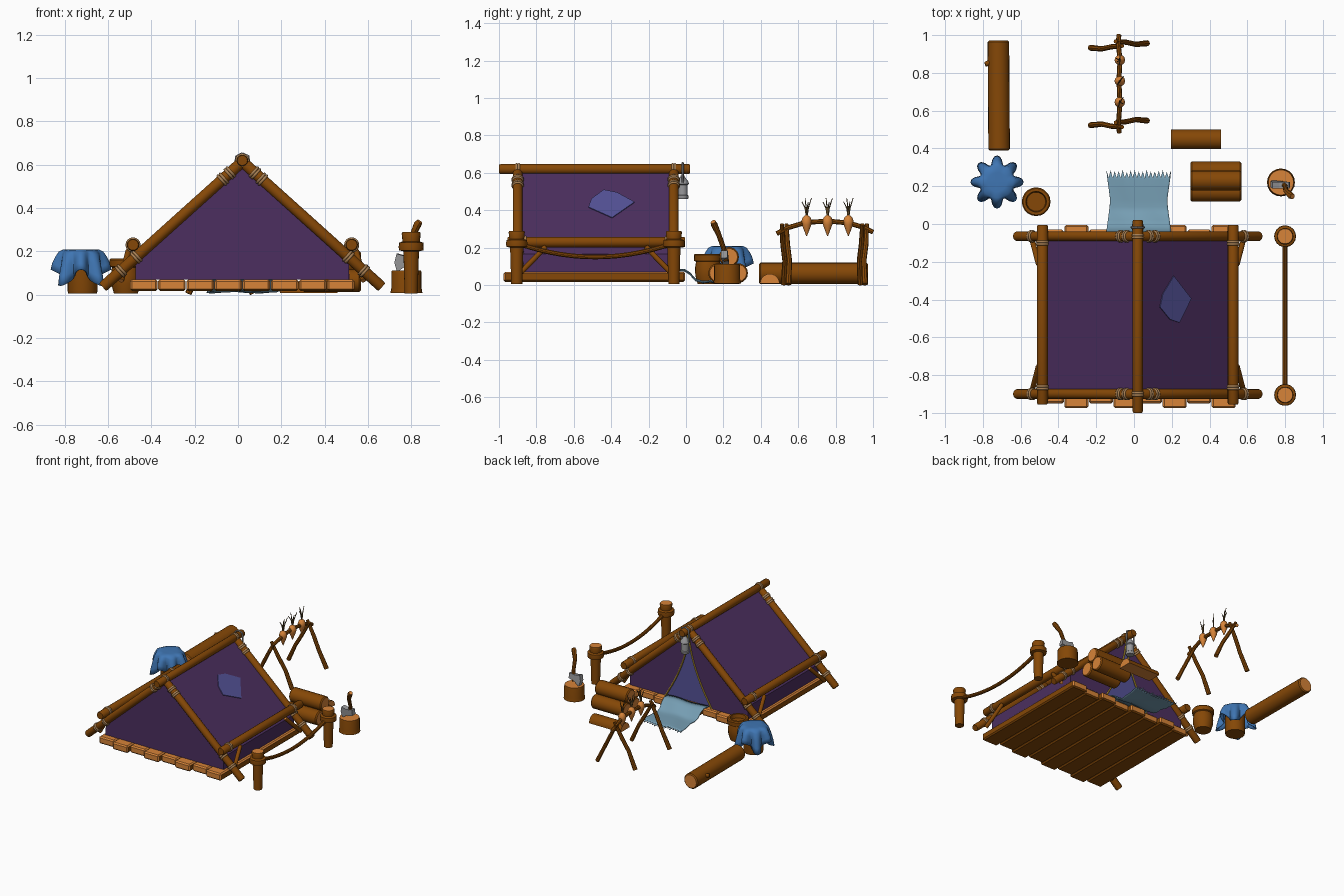
import bpy, bmesh, math, random
from mathutils import Vector

if "Cube" in bpy.data.objects:
    bpy.data.objects.remove(bpy.data.objects["Cube"])

random.seed(3)

def material(name, rgb):
    m = bpy.data.materials.new(name)
    m.diffuse_color = (*rgb, 1)
    m.use_nodes = True
    m.node_tree.nodes["Principled BSDF"].inputs["Base Color"].default_value = m.diffuse_color
    return m

WOOD = material("brown bark", (0.235, 0.064, 0.002))
CUT = material("orange cut wood", (0.68, 0.23, 0.04))
TENT = material("purple canvas", (0.072, 0.028, 0.115))
PATCH = material("violet canvas", (0.09, 0.085, 0.31))
ROPE = material("tan rope", (0.4, 0.22, 0.09))
MAT = material("pale blue mat", (0.18, 0.34, 0.45))
CLOTH = material("blue cloth", (0.05, 0.18, 0.45))
METAL = material("grey metal", (0.32, 0.32, 0.33))
GOLD = material("gold trim", (0.62, 0.4, 0.04))
LEAF = material("dry stalk", (0.1, 0.06, 0.02))
CX, YF, YB = 0.02, -0.9, -0.065          # tent axis, front and back frames

def mesh(name, verts, faces, mats, idx=None, thick=0, smooth=35):
    """Mesh object; smooth is the sharp-edge angle, 0 for flat faces."""
    me = bpy.data.meshes.new(name)
    me.from_pydata([tuple(v) for v in verts], [], faces)
    for m in mats:
        me.materials.append(m)
    if idx:
        me.polygons.foreach_set("material_index", idx)
    bm = bmesh.new()
    bm.from_mesh(me)
    bmesh.ops.recalc_face_normals(bm, faces=bm.faces)
    bm.to_mesh(me)
    bm.free()
    if smooth:
        me.polygons.foreach_set("use_smooth", [True] * len(me.polygons))
        me.set_sharp_from_angle(angle=math.radians(smooth))
    ob = bpy.data.objects.new(name, me)
    bpy.context.collection.objects.link(ob)
    if thick:
        s = ob.modifiers.new("thickness", 'SOLIDIFY')
        s.thickness, s.offset = thick, 0
    return ob

def tube(name, pts, r, mat=WOOD, cap=CUT, n=14):
    """Round pole along a path; r is one radius or one per point."""
    pts = [Vector(p) for p in pts]
    rs = r if isinstance(r, (list, tuple)) else [r] * len(pts)
    d = pts[-1] - pts[0]
    ref = Vector((0, 0, 1)) if abs(d.z) < 0.8 * d.length else Vector((1, 0, 0))
    vs, fs = [], []
    for i, p in enumerate(pts):
        t = (pts[min(i + 1, len(pts) - 1)] - pts[max(i - 1, 0)]).normalized()
        u = t.cross(ref).normalized()
        w = t.cross(u)
        for k in range(n):
            a = math.tau * k / n
            vs.append(p + (u * math.cos(a) + w * math.sin(a)) * rs[i])
        if i:
            fs += [((i-1)*n + k, (i-1)*n + (k+1) % n, i*n + (k+1) % n, i*n + k) for k in range(n)]
    idx = [0] * len(fs) + [1, 1]
    fs += [tuple(range(n)), tuple(range(len(vs) - n, len(vs)))]
    return mesh(name, vs, fs, [mat, cap], idx)

def pole(name, a, b, r, **kw):
    """Straight pole with rounded-over ends."""
    a, b = Vector(a), Vector(b)
    e = (b - a).normalized() * 0.008
    return tube(name, [a, a + e, b - e, b], [r * .86, r, r, r * .86], **kw)

def lathe(name, c, prof, mats, n=20):
    """Turned part; the last material goes on the top cap."""
    vs = [(c[0] + r * math.cos(math.tau*k/n), c[1] + r * math.sin(math.tau*k/n), c[2] + z)
          for r, z in prof for k in range(n)]
    fs = [((i-1)*n + k, (i-1)*n + (k+1) % n, i*n + (k+1) % n, i*n + k) for i in range(1, len(prof)) for k in range(n)]
    idx = [0] * (len(fs) + 1) + [len(mats) - 1]
    fs += [tuple(range(n)), tuple(range(len(vs) - n, len(vs)))]
    return mesh(name, vs, fs, mats, idx)

def wrap(name, c, d, r, turns=3):
    """Rope lashing: a few rings round a pole."""
    d = Vector(d).normalized()
    for i in range(turns):
        p = Vector(c) + d * (i - (turns - 1) / 2) * 0.013
        bpy.ops.mesh.primitive_torus_add(major_segments=16, minor_segments=6, major_radius=r,
            minor_radius=0.007, location=p, rotation=d.to_track_quat('Z', 'Y').to_euler())
        o = bpy.context.object
        o.name = name
        o.data.materials.append(ROPE)
        o.data.polygons.foreach_set("use_smooth", [True] * len(o.data.polygons))

# Plank floor
for i in range(8):
    y0, y1 = (-0.975, -0.005) if i % 2 else (-0.95, -0.03)
    bm = bmesh.new()
    bmesh.ops.create_cube(bm, size=1)
    for v in bm.verts:
        v.co = ((-0.435 + 0.13*i) + v.co.x * 0.127, (y0+y1)/2 + v.co.y * (y1-y0), 0.044 + v.co.z * 0.054)
    bmesh.ops.bevel(bm, geom=bm.edges[:], offset=0.009, segments=1, affect='EDGES')
    bm.normal_update()
    for f in bm.faces:
        f.material_index = 1 if f.normal.z < -0.5 or abs(f.normal.x) > 0.9 else 0
    me = bpy.data.meshes.new("floor_plank")
    bm.to_mesh(me)
    me.materials.append(CUT)
    me.materials.append(WOOD)
    bpy.context.collection.objects.link(bpy.data.objects.new("floor_plank", me))

# Pole frame with lashings
pole("ridge_pole", (CX, -1.0, 0.62), (CX, 0.022, 0.62), 0.027, cap=WOOD)
for s in (-1, 1):
    pole("side_pole", (CX + s*0.505, -0.955, 0.23), (CX + s*0.505, -0.005, 0.23), 0.029, cap=WOOD)
    for y, q in ((YF, 1), (YB, -1)):
        d = Vector((s * 0.645, 0, -0.58))
        top = Vector((CX, y, 0.615))
        pole("frame_pole", top + d*0.02, top + d, 0.026, cap=WOOD)
        for t in (0.09, 0.14, 0.76, 0.87):
            wrap("frame_lashing", top + d*t, d, 0.026, 2)
        wrap("side_lashing", (CX + s*0.505, y + q*0.035, 0.23), (0, 1, 0), 0.028, 2)
        pole("corner_brace", (CX + s*0.525, y + q*0.15, 0.205), (CX + s*0.56, y + q*0.015, 0.065), 0.014)
for y in (YF, YB):
    wrap("ridge_lashing", (CX, y, 0.62), (0, 1, 0), 0.026, 2)

# Canvas: roof slopes, low walls and closed front
prof = [(-0.49, 0.07), (-0.49, 0.165), (0, 0.605), (0.49, 0.165), (0.49, 0.07)]
vs = [(CX + x, y, z) for y in (YF, YB) for x, z in prof]
mesh("tent_canvas", vs, [(i, i+1, i+6, i+5) for i in range(4)] + [(0, 1, 2, 3, 4)], [TENT], thick=0.008, smooth=0)

# Sewn patch on the right slope
mesh("patch", [(x, y, 0.605 - (x - CX) * 0.898 + 0.009) for x, y in
     ((0.137, -0.44), (0.152, -0.37), (0.21, -0.275), (0.303, -0.395), (0.24, -0.522), (0.19, -0.505))],
     [tuple(range(6))], [PATCH], thick=0.005, smooth=0)

# Doorway panels with gold edging, and the curtain behind
def door(z):
    return 0.004 + 0.19 * ((0.58 - z) / 0.51) ** 1.7
zs = [0.07, 0.1, 0.165] + [0.165 + 0.415 * i / 10 for i in range(1, 11)]
for s in (-1, 1):
    vs = []
    for z in zs:
        vs += [(CX + s*door(z), YB, z), (CX + s*min(0.49, (0.605 - z)/0.898), YB, z)]
    mesh("door_panel", vs, [(2*i, 2*i+1, 2*i+3, 2*i+2) for i in range(len(zs)-1)], [TENT], thick=0.008, smooth=0)
    tube("door_trim", [(CX + s*door(z), YB + 0.006, z) for z in zs], 0.006, GOLD, GOLD, 6)
mesh("door_curtain", [(CX - 0.23, YB - 0.02, 0.07), (CX + 0.23, YB - 0.02, 0.07), (CX, YB - 0.02, 0.585)],
     [(0, 1, 2)], [PATCH], thick=0.006, smooth=0)

# Fringed mat draping off the floor
rows = [(-0.06, 0.08), (-0.01, 0.08), (0.02, 0.062), (0.05, 0.028), (0.09, 0.016), (0.13, 0.02), (0.19, 0.013), (0.24, 0.018), (0.268, 0.014)]
C = 33
vs = []
for j, (y, z) in enumerate(rows):
    for i in range(C):
        u = i / (C - 1) - 0.5
        yy = y + (random.uniform(0.005, 0.022) if i % 2 == 0 else -0.024) * (j == len(rows) - 1)
        vs.append((0.025 + u * (0.30 + 0.04 * abs(y - 0.12) / 0.15), yy, z + 0.004 * math.sin(9*u + 14*y)))
mesh("fringed_mat", vs, [(j*C+i, j*C+i+1, j*C+C+i+1, j*C+C+i) for j in range(len(rows)-1) for i in range(C-1)], [MAT], thick=0.006)

# Lantern hung from the ridge end
lathe("lantern", (CX, -0.018, 0), [(0.028, 0.46), (0.031, 0.465), (0.031, 0.478), (0.027, 0.482), (0.027, 0.535),
      (0.034, 0.54), (0.03, 0.555), (0.014, 0.575), (0.01, 0.585)], [METAL], 12)
for s in (-1, 1):
    tube("lantern_handle", [(CX + s*0.028, -0.018, 0.545), (CX + s*0.033, -0.018, 0.6), (CX + s*0.028, -0.018, 0.64), (CX, -0.018, 0.653)],
         0.006, METAL, METAL, 6)

# Rope-rail posts and sagging rail
for y in (-0.905, -0.065):
    lathe("rail_post", (0.8, y, 0), [(0.03, 0.005), (0.036, 0.2), (0.056, 0.205), (0.058, 0.22), (0.056, 0.24),
          (0.04, 0.246), (0.044, 0.282), (0.04, 0.29)], [WOOD, CUT], 18)
tube("sagging_rail", [(0.8, -0.905 + 0.84*t/14, 0.225 - 0.075 * (1 - (t/7 - 1)**2)) for t in range(15)], 0.013, n=10)

# Stump with axe
lathe("chopping_stump", (0.778, 0.22, 0), [(0.074, 0.008), (0.07, 0.03), (0.07, 0.1), (0.067, 0.112)], [WOOD, CUT])
tube("axe_handle", [(0.785, 0.215, 0.13), (0.8, 0.2, 0.2), (0.805, 0.175, 0.27), (0.83, 0.15, 0.325), (0.84, 0.145, 0.338)],
     [0.013, 0.013, 0.014, 0.018, 0.014], n=10)
mesh("axe_head", [(0.82, 0.205, 0.185), (0.825, 0.205, 0.145), (0.77, 0.21, 0.13), (0.735, 0.215, 0.105), (0.723, 0.21, 0.15),
     (0.733, 0.205, 0.19), (0.77, 0.205, 0.18)], [tuple(range(7))], [METAL], thick=0.034, smooth=0)

# Firewood pile, split log and seat log
for y, z in ((0.172, 0.064), (0.278, 0.064), (0.23, 0.15)):
    pole("firewood", (0.298, y, z), (0.568, y, z), 0.053, n=18)
n = 12
arc = [(0.052 * math.cos(math.pi*k/n), 0.052 * math.sin(math.pi*k/n)) for k in range(n + 1)]
mesh("split_log", [(x, 0.448 + a, 0.008 + b) for x in (0.195, 0.46) for a, b in arc],
     [(k, k+1, n+2+k, n+1+k) for k in range(n)] + [(0, n, 2*n+1, n+1), tuple(range(n+1)), tuple(range(n+1, 2*n+2))],
     [WOOD, CUT], [0] * n + [1, 1, 1])
pole("seat_log", (-0.714, 0.39, 0.063), (-0.718, 0.972, 0.063), 0.057, n=20)
pole("seat_log_knot", (-0.75, 0.86, 0.075), (-0.788, 0.845, 0.08), 0.014, cap=WOOD)

# Barrel with open top
lathe("barrel", (-0.518, 0.118, 0), [(0.055, 0.005), (0.068, 0.05), (0.07, 0.09), (0.064, 0.125), (0.074, 0.13), (0.076, 0.16),
      (0.07, 0.167), (0.055, 0.167), (0.05, 0.14)], [WOOD])

# Draped table: stump under a wavy cloth
lathe("table_stump", (-0.718, 0.22, 0), [(0.066, 0.005), (0.07, 0.02), (0.068, 0.19)], [WOOD, CUT])
N, vs = 64, [(-0.725, 0.222, 0.206)]
ring = [(0.05, 0.206, 0), (0.082, 0.204, 0.001), (0.096, 0.19, 0.005), (0.105, 0.155, 0.013), (0.112, 0.115, 0.021), (0.115, 0.078, 0.026)]
for r, z, w in ring:
    for k in range(N):
        a = math.tau * k / N
        rr = r + w * (math.cos(8*a) - 0.12 * math.cos(16*a))
        vs.append((-0.725 + rr * math.cos(a), 0.222 + rr * math.sin(a), z + w * 1.45 * math.cos(4*a)))
fs = [(0, 1 + k, 1 + (k+1) % N) for k in range(N)]
for i in range(len(ring) - 1):
    fs += [(1+i*N+k, 1+i*N+(k+1) % N, 1+(i+1)*N+(k+1) % N, 1+(i+1)*N+k) for k in range(N)]
mesh("table_cloth", vs, fs, [CLOTH], thick=0.006, smooth=60)

# Drying rack with hanging roots
for y, q in ((0.535, -1), (0.945, 1)):
    for s in (-1, 1):
        yy = y + s * 0.012
        tube("rack_leg", [(-0.08 + s*0.15, yy, 0.005), (-0.08 + s*0.09, yy - q*0.006, 0.13), (-0.08 + s*0.04, yy + q*0.005, 0.22),
             (-0.08 - s*0.018, yy + q*0.01, 0.325)], [0.016, 0.014, 0.014, 0.011], cap=WOOD, n=8)
tube("rack_pole", [(-0.078, 0.485, 0.275), (-0.082, 0.54, 0.305), (-0.074, 0.64, 0.335), (-0.08, 0.76, 0.342), (-0.074, 0.87, 0.332),
     (-0.083, 0.95, 0.308), (-0.08, 1.0, 0.283)], 0.013, n=8)
for y in (0.645, 0.757, 0.868):
    lathe("hanging_root", (-0.075, y, 0.262), [(0.002, 0), (0.013, 0.028), (0.025, 0.06), (0.028, 0.08), (0.021, 0.1), (0.006, 0.112)], [CUT], 12)
    for k in range(4):
        dx, dy = random.uniform(-.025, .025), (k - 1.5) * 0.017
        tube("root_stalk", [(-0.075, y, 0.36), (-0.075 + dx*.3, y + dy*.3, 0.41), (-0.075 + dx, y + dy, 0.445 + 0.02 * (k % 2))],
             [0.005, 0.004, 0.002], LEAF, LEAF, 5)
